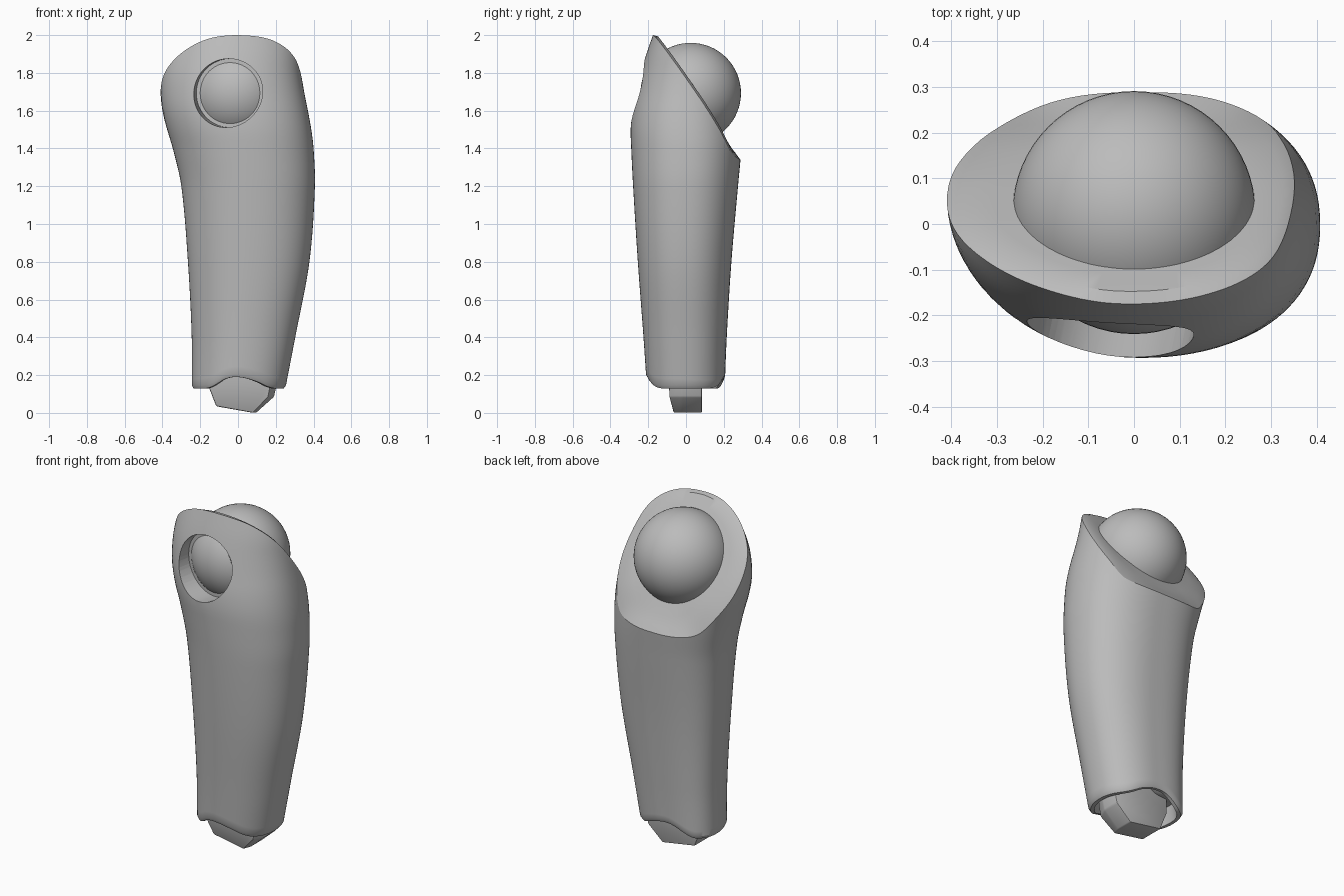
import bpy, bmesh
from math import cos, sin, pi
from mathutils import Vector

if "Cube" in bpy.data.objects:
    bpy.data.objects.remove(bpy.data.objects["Cube"])

grey = bpy.data.materials.new("plain grey")
grey.use_nodes = True
grey.diffuse_color = (0.5, 0.5, 0.5, 1)
grey.node_tree.nodes["Principled BSDF"].inputs["Base Color"].default_value = (0.5, 0.5, 0.5, 1)

SIDES, ROWS = 96, 48


def table(rows, t):
    """Smoothly interpolate rows of (position, value...) at t."""
    if t <= rows[0][0]:
        return rows[0][1:]
    if t >= rows[-1][0]:
        return rows[-1][1:]
    i = next(k for k in range(len(rows) - 1) if rows[k + 1][0] >= t)
    p = [rows[min(max(i + k, 0), len(rows) - 1)] for k in (-1, 0, 1, 2)]
    h = p[2][0] - p[1][0]
    u = (t - p[1][0]) / h
    out = []
    for c in range(1, len(rows[0])):
        m0 = h * (p[2][c] - p[0][c]) / (p[2][0] - p[0][0])
        m1 = h * (p[3][c] - p[1][c]) / (p[3][0] - p[1][0])
        out.append((2*u**3 - 3*u*u + 1) * p[1][c] + (u**3 - 2*u*u + u) * m0
                   + (3*u*u - 2*u**3) * p[2][c] + (u**3 - u*u) * m1)
    return out


# Height, right edge, left edge, front edge, back edge
OUTLINE = [
    (0.10, -0.245, 0.245, -0.205, 0.203),
    (0.40, -0.245, 0.303, -0.225, 0.215),
    (0.80, -0.265, 0.378, -0.255, 0.24),
    (1.20, -0.30, 0.407, -0.28, 0.275),
    (1.40, -0.345, 0.40, -0.29, 0.293),
    (1.50, -0.375, 0.388, -0.293, 0.295),
    (1.60, -0.40, 0.37, -0.284, 0.295),
    (1.70, -0.41, 0.350, -0.263, 0.295),
    (1.80, -0.405, 0.335, -0.239, 0.295),
    (1.90, -0.38, 0.328, -0.21, 0.295),
    (2.00, -0.345, 0.315, -0.175, 0.295),
]
# Depth and height along the slanted top
SLANT = [(-0.20, 2.04), (-0.145, 1.99), (0.07, 1.69), (0.18, 1.515),
         (0.235, 1.405), (0.255, 1.382), (0.295, 1.355)]
RIM = 0.02


def section(a, z):
    xr, xl, yf, yb = table(OUTLINE, z)
    def bow(v):
        return abs(v) ** 0.9 * (1 if v > 0 else -1)
    skew = 0.05 * max(0, -cos(a)) ** 1.5
    return ((xr + xl) / 2 + (xl - xr) / 2 * bow(cos(a)),
            (yf + yb) / 2 + (yb - yf) / 2 * bow(sin(a)) + skew)


def slant(y):
    return table(SLANT, y)[0]


def hem(x, y):
    reach = 0.26 if x > -0.02 else 0.18
    arch = max(0, 1 - ((x + 0.02) / reach) ** 2) ** 2
    return 0.128 + 0.062 * arch * min(1, (y / 0.19) ** 2)


def top_height(a):
    lo, hi = 1.0, 2.0
    for _ in range(30):
        mid = (lo + hi) / 2
        if mid < slant(section(a, mid)[1]) - RIM:
            lo = mid
        else:
            hi = mid
    return lo


def smooth(ob, angle):
    bpy.ops.object.select_all(action='DESELECT')
    ob.select_set(True)
    bpy.context.view_layer.objects.active = ob
    bpy.ops.object.shade_smooth_by_angle(angle=angle * pi / 180)


def finish(bm, name, angle):
    bmesh.ops.recalc_face_normals(bm, faces=bm.faces)
    me = bpy.data.meshes.new(name)
    bm.to_mesh(me)
    bm.free()
    ob = bpy.data.objects.new(name, me)
    bpy.context.collection.objects.link(ob)
    me.materials.append(grey)
    smooth(ob, angle)
    return ob


# Limb shell: hollow hem, wall columns, rounded rim and slanted top
angles = [2 * pi * i / SIDES for i in range(SIDES)]
tops = [top_height(a) for a in angles]
hems = [hem(*section(a, 0.15)) for a in angles]
rings = []
for shrink, lift in ((0, 0.1), (0.84, 0.1), (0.88, 0.0), (0.96, 0.0)):
    ring = []
    for a, h in zip(angles, hems):
        x, y = section(a, h)
        ring.append((x * shrink, y * shrink, h + lift) if shrink else (0, 0, 0.25))
    rings.append(ring)
for r in range(ROWS + 1):
    ring = []
    for a, h, t in zip(angles, hems, tops):
        z = h + 0.018 + (t - h - 0.018) * r / ROWS
        ring.append((*section(a, z), z))
    rings.append(ring)
for shrink_x, shrink_y in ((0.93, 0.88), (0.75, 0.73), (0.5, 0.5), (0.25, 0.25), (0, 0)):
    ring = []
    for a, t in zip(angles, tops):
        x, y = section(a, t)
        y = 0.055 + (y - 0.055) * shrink_y
        ring.append((x * shrink_x, y, slant(y)))
    rings.append(ring)

bm = bmesh.new()
loops = [[bm.verts.new(p) for p in ring] for ring in rings]
for low, high in zip(loops, loops[1:]):
    for i in range(SIDES):
        j = (i + 1) % SIDES
        bm.faces.new((low[i], low[j], high[j], high[i]))
bmesh.ops.remove_doubles(bm, verts=bm.verts, dist=0.00001)
shell = finish(bm, "limb_shell", 30)

# Round front socket, aimed at the ball
ball_centre = Vector((0, 0.025, 1.693))
aim = Vector((-0.2, -0.98, 0)).normalized()
bpy.ops.mesh.primitive_cylinder_add(vertices=64, radius=0.182, depth=0.4,
                                    location=ball_centre + aim * 0.411)
cutter = bpy.context.object
cutter.name = "socket_cutter"
cutter.rotation_euler = aim.to_track_quat('Z', 'Y').to_euler()
bpy.context.view_layer.update()
cut = shell.modifiers.new("socket", 'BOOLEAN')
cut.operation = 'DIFFERENCE'
cut.solver = 'EXACT'
cut.object = cutter
bpy.context.view_layer.objects.active = shell
bpy.ops.object.modifier_apply(modifier=cut.name)
bpy.data.objects.remove(cutter)
smooth(shell, 30)

# Joint ball
bpy.ops.mesh.primitive_uv_sphere_add(segments=64, ring_count=32, radius=0.266, location=ball_centre)
ball = bpy.context.object
ball.name = "joint_ball"
ball.data.materials.append(grey)
smooth(ball, 60)

# Faceted peg under the hem, chamfered at its front left corner
bm = bmesh.new()
peg_profile = [(-0.16, 0.3), (-0.16, 0.15), (-0.115, 0.035), (0.095, 0.0),
               (0.19, 0.085), (0.205, 0.15), (0.205, 0.3)]
slices = []
for depth, narrow in ((-0.09, 0.84), (-0.02, 1), (0.085, 1)):
    slices.append([bm.verts.new((x * narrow if x > 0 else x,
                                 -0.065 if depth == -0.09 and z < 0.06 else depth, z))
                   for x, z in peg_profile])
for near, far in zip(slices, slices[1:]):
    for i in range(len(peg_profile)):
        j = (i + 1) % len(peg_profile)
        bm.faces.new((near[i], near[j], far[j], far[i]))
bm.faces.new(slices[0])
bm.faces.new(slices[-1])
bmesh.ops.bevel(bm, geom=bm.edges[:], offset=0.007, segments=2, affect='EDGES', profile=0.5)
finish(bm, "ankle_peg", 25)
